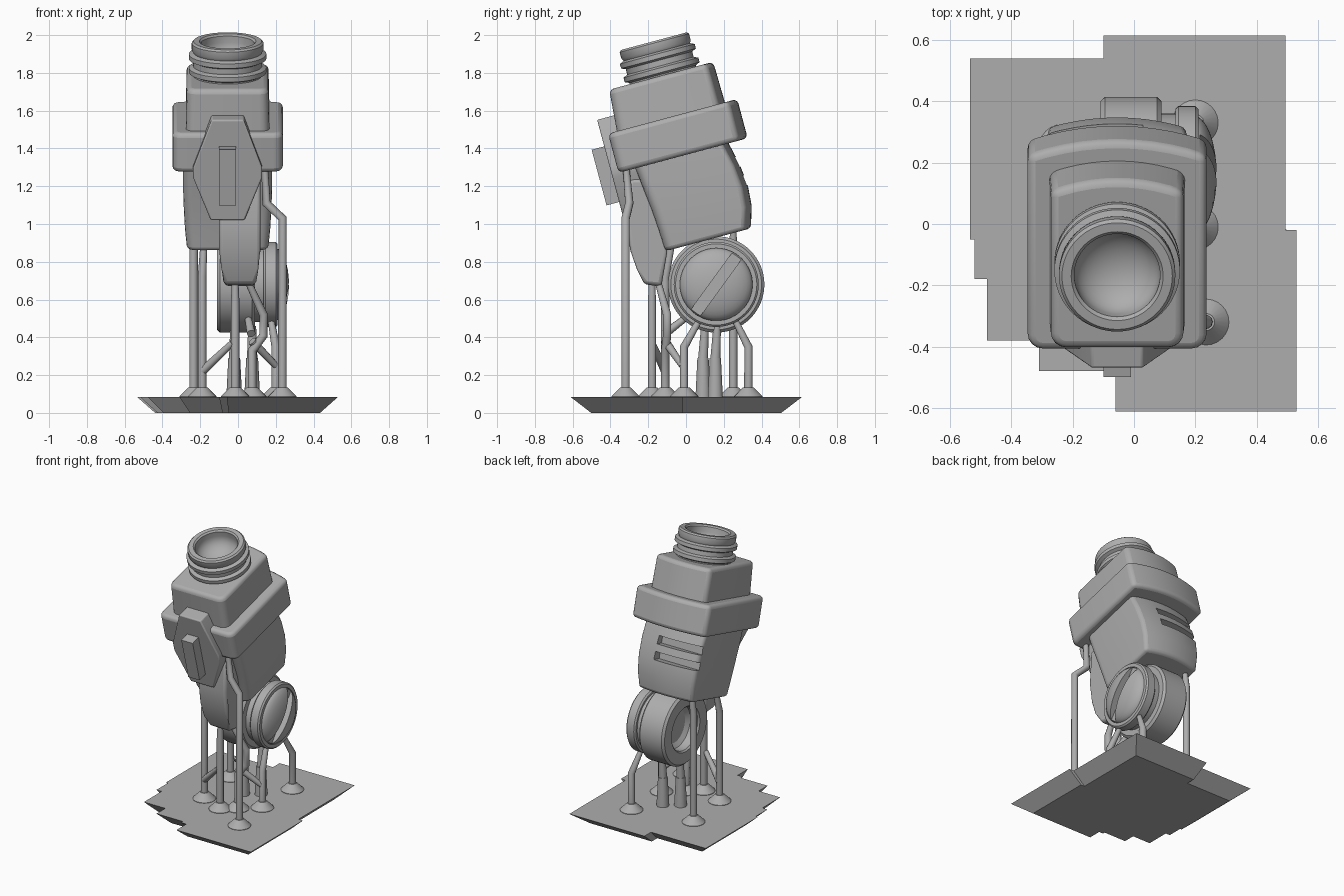
import bpy, bmesh, math
from mathutils import Matrix, Vector

cube = bpy.data.objects.get("Cube")
if cube:
    bpy.data.objects.remove(cube, do_unlink=True)

grey = bpy.data.materials.new("plain grey")
grey.use_nodes = True
COLOUR = (0.42, 0.42, 0.42, 1)
grey.diffuse_color = COLOUR
grey.node_tree.nodes["Principled BSDF"].inputs["Base Color"].default_value = COLOUR

CX = -0.055                                     # centre line of the housing
TILT = Matrix.Rotation(math.radians(15), 4, 'X')
FLAT = Matrix.Identity(4)


def select(ob):
    bpy.ops.object.select_all(action='DESELECT')
    ob.select_set(True)
    bpy.context.view_layer.objects.active = ob


def finish(name, bm, matrix=FLAT, bevel=0, cutters=(), smooth=True):
    bmesh.ops.recalc_face_normals(bm, faces=bm.faces)
    mesh = bpy.data.meshes.new(name)
    bm.to_mesh(mesh)
    bm.free()
    mesh.materials.append(grey)
    ob = bpy.data.objects.new(name, mesh)
    bpy.context.collection.objects.link(ob)
    ob.matrix_world = matrix
    if bevel:
        mod = ob.modifiers.new("Bevel", 'BEVEL')
        mod.width, mod.segments = bevel, 3
        mod.limit_method, mod.angle_limit = 'ANGLE', math.radians(40)
    for cutter in cutters:
        mod = ob.modifiers.new("Cut", 'BOOLEAN')
        mod.operation, mod.object, mod.solver = 'DIFFERENCE', cutter, 'EXACT'
    if smooth:
        select(ob)
        bpy.ops.object.shade_smooth_by_angle(angle=math.radians(32))
    return ob


def bridge(name, rings, **kw):
    """Skin a stack of closed rings and cap both ends."""
    bm = bmesh.new()
    rings = [[bm.verts.new(p) for p in ring] for ring in rings]
    for a, b in zip(rings, rings[1:]):
        for i in range(len(a)):
            j = (i + 1) % len(a)
            bm.faces.new((a[i], a[j], b[j], b[i]))
    bm.faces.new(rings[0])
    bm.faces.new(rings[-1])
    return finish(name, bm, **kw)


def section(w, half, front, back, bulge, r=0.05):
    """Plan outline: rounded front corners and a bowed back."""
    pts = []
    for side in (-1, 1):
        arc = [math.pi / 2 * i / 4 for i in range(5)]
        if side > 0:
            arc.reverse()
        for a in arc:
            pts.append((CX + side * (half - r + r * math.cos(a)),
                        front + r - r * math.sin(a), w))
    for i in range(11):
        t = 1 - i / 5
        pts.append((CX + half * t, back - bulge * t * t, w))
    return pts


def box(name, lo, hi, matrix=FLAT, helper=False, bevel=0):
    lo, hi = Vector(lo), Vector(hi)
    bm = bmesh.new()
    bmesh.ops.create_cube(bm, size=1)
    for v in bm.verts:
        v.co = (lo + hi) / 2 + v.co * (hi - lo)
    ob = finish(name, bm, matrix, bevel, smooth=False)
    if helper:
        ob.hide_render = True
        ob.hide_set(True)
        ob.display_type = 'WIRE'
    return ob


def lathe(name, profile, matrix, steps=64, cutters=()):
    bm = bmesh.new()
    verts = [bm.verts.new((r, 0, h)) for r, h in profile]
    edges = [bm.edges.new(p) for p in zip(verts, verts[1:])]
    bmesh.ops.spin(bm, geom=verts + edges, axis=(0, 0, 1), cent=(0, 0, 0),
                   angle=math.tau, steps=steps, use_duplicate=False)
    bmesh.ops.remove_doubles(bm, verts=bm.verts, dist=1e-4)
    return finish(name, bm, matrix, cutters=cutters)


# Tilted housing
slots = [box("vent_cutter", (-0.4, 0.56, w), (0.03, 0.75, w + 0.055), TILT, True)
         for w in (1.08, 1.185)]
bridge("lower_housing", [section(*s) for s in (
    (0.855, 0.215, 0.117, 0.585, 0.035), (0.97, 0.226, 0.112, 0.62, 0.035),
    (1.08, 0.232, 0.104, 0.628, 0.035), (1.2, 0.236, 0.09, 0.615, 0.035),
    (1.34, 0.236, 0.075, 0.583, 0.035))], matrix=TILT, bevel=0.02, cutters=slots)
bridge("collar", [section(1.32, 0.292, -0.016, 0.692, 0.05),
                  section(1.535, 0.292, -0.016, 0.692, 0.05)], matrix=TILT, bevel=0.025)
bridge("upper_housing", [section(1.5, 0.222, 0.03, 0.625, 0.04),
                         section(1.758, 0.216, 0.05, 0.62, 0.04)], matrix=TILT, bevel=0.025)

# Threaded neck with a bowl inside
neck = [(0, 1.72), (0.182, 1.72)]
for w in (1.765, 1.84):
    neck += [(0.182, w), (0.205, w + 0.01), (0.205, w + 0.035), (0.182, w + 0.045)]
neck += [(0.19, 1.9), (0.19, 1.935), (0.18, 1.945), (0.15, 1.945), (0.14, 1.935), (0.14, 1.9)]
neck += [(0.14 * math.cos(a * math.pi / 16), 1.9 - 0.1 * math.sin(a * math.pi / 16))
         for a in range(1, 9)]
lathe("threaded_neck", neck, TILT @ Matrix.Translation((CX, 0.345, 0)))

# Front shield and its bar
shield = [(-0.085, 1.62), (0.085, 1.62), (0.182, 1.36), (0.182, 1.3),
          (0.09, 1.07), (-0.09, 1.07), (-0.182, 1.3), (-0.182, 1.36)]
bridge("front_shield", [[(CX + x, v, w) for x, w in shield] for v in (-0.053, 0.1)],
       matrix=TILT, bevel=0.008)
box("shield_bar", (-0.1, -0.122, 1.17), (-0.01, -0.04, 1.475), TILT)

# Hanging pod below the shield
pod = [(-0.3, 1.24), (-0.315, 1.0), (-0.295, 0.86), (-0.26, 0.76), (-0.22, 0.68),
       (-0.13, 0.67), (-0.1, 0.85), (-0.12, 1.1), (-0.2, 1.24)]
bridge("hanging_pod", [[(0.01 + side * (0.11 if z > 0.75 else 0.08), y, z) for y, z in pod]
                       for side in (-1, 1)], bevel=0.02)

# Side wheel: barrel, rim and slotted dome
WHEEL = Matrix.Translation((0, 0.16, 0.68)) @ Matrix.Rotation(math.pi / 2, 4, 'Y')
slot = box("dome_cutter", (-0.03, -0.3, 0.215), (0.03, 0.3, 0.4),
           WHEEL @ Matrix.Rotation(math.radians(-36), 4, 'Z').inverted()
           @ Matrix.Rotation(math.pi / 2, 4, 'Z'), True)
lathe("wheel_barrel", [(0, -0.02), (0.12, -0.02), (0.15, -0.04), (0.15, -0.1), (0.16, -0.11),
                       (0.24, -0.11), (0.255, -0.095), (0.255, 0.075), (0.24, 0.09),
                       (0.2, 0.09), (0.2, 0.14), (0, 0.14)], WHEEL)
lathe("wheel_rim", [(0.15, 0.135), (0.215, 0.135), (0.225, 0.145), (0.225, 0.2), (0.215, 0.21),
                    (0.192, 0.21), (0.192, 0.15), (0.15, 0.15), (0.15, 0.135)], WHEEL)
dome = [(0, 0.12), (0.193, 0.12)]
dome += [(0.193 * math.cos(a * math.pi / 16), 0.195 + 0.075 * math.sin(a * math.pi / 16))
         for a in range(9)]
# turn the slot so it climbs towards the back
slot.matrix_world = WHEEL @ Matrix.Rotation(math.radians(54 - 90), 4, 'Z') @ Matrix.Rotation(math.pi / 2, 4, 'Z')
lathe("wheel_dome", dome, WHEEL, cutters=[slot])


# Struts with flared feet
def strut(name, pts, radius=0.023, foot=True):
    curve = bpy.data.curves.new(name, 'CURVE')
    curve.dimensions, curve.use_fill_caps = '3D', True
    curve.bevel_depth, curve.bevel_resolution = radius, 3
    spline = curve.splines.new('POLY')
    spline.points.add(len(pts) - 1)
    for p, co in zip(spline.points, pts):
        p.co = (*co, 1)
    spline.points[-1].radius = 0.75
    curve.materials.append(grey)
    ob = bpy.data.objects.new(name, curve)
    bpy.context.collection.objects.link(ob)
    select(ob)
    bpy.ops.object.convert(target='MESH')
    bpy.ops.object.shade_smooth_by_angle(angle=math.radians(50))
    if foot:
        x, y, _ = pts[0]
        lathe(name + "_foot", [(0, 0.08), (0.075, 0.08), (0.075, 0.088), (0.028, 0.135), (0, 0.135)],
              Matrix.Translation((x, y, 0)), steps=24)


def post(name, x, y, *rest, **kw):
    strut(name, [(x, y, 0.08), *rest], **kw)


post("tall_strut", 0.235, -0.32, (0.235, -0.32, 1.03), (0.15, -0.3, 1.11), (0.14, -0.32, 1.33))
post("back_strut", -0.235, 0.25, (-0.235, 0.25, 0.86), (-0.22, 0.25, 0.98))
post("left_strut", -0.19, -0.11, (-0.19, -0.11, 0.72), (-0.18, -0.07, 0.92))
post("pod_strut", -0.015, -0.18, (-0.015, -0.18, 0.58), (-0.015, -0.18, 0.7))
post("bent_strut", 0.075, -0.11, (0.075, -0.11, 0.33), (0.135, -0.1, 0.41),
     (0.135, -0.1, 0.52), (0.05, -0.15, 0.7))
for y, bend in ((-0.01, 0.07), (0.33, 0.26)):
    post("wheel_strut", 0.2, y, (0.2, y, 0.35), (0.175, bend, 0.49))
for x, y in ((-0.02, 0.09), (0.075, 0.155)):
    post("barrel_post", x, y, (x, y, 0.29), radius=0.042, foot=False)
    strut("barrel_tip", [(x, y, 0.28), (x, y + 0.01, 0.46)], 0.028, False)
strut("left_brace", [(-0.19, -0.11, 0.22), (-0.03, -0.18, 0.37)], foot=False)
strut("right_brace", [(0.075, -0.11, 0.38), (0.2, -0.02, 0.25)], foot=False)
strut("barrel_brace", [(0.07, -0.11, 0.42), (0.05, 0.02, 0.52)], foot=False)

# Stepped base plate with undercut edges
outline = [(-0.06, -0.612), (0.53, -0.612), (0.53, -0.02), (0.495, -0.02), (0.495, 0.615),
           (-0.1, 0.615), (-0.1, 0.54), (-0.535, 0.54), (-0.535, -0.05), (-0.52, -0.05),
           (-0.52, -0.18), (-0.48, -0.18), (-0.48, -0.38), (-0.31, -0.38), (-0.31, -0.48),
           (-0.1, -0.48), (-0.1, -0.5), (-0.06, -0.5)]
bridge("base_plate", [[(x * k, y * k, z) for x, y in outline] for k, z in ((0.82, 0), (1, 0.085))],
       smooth=False)
